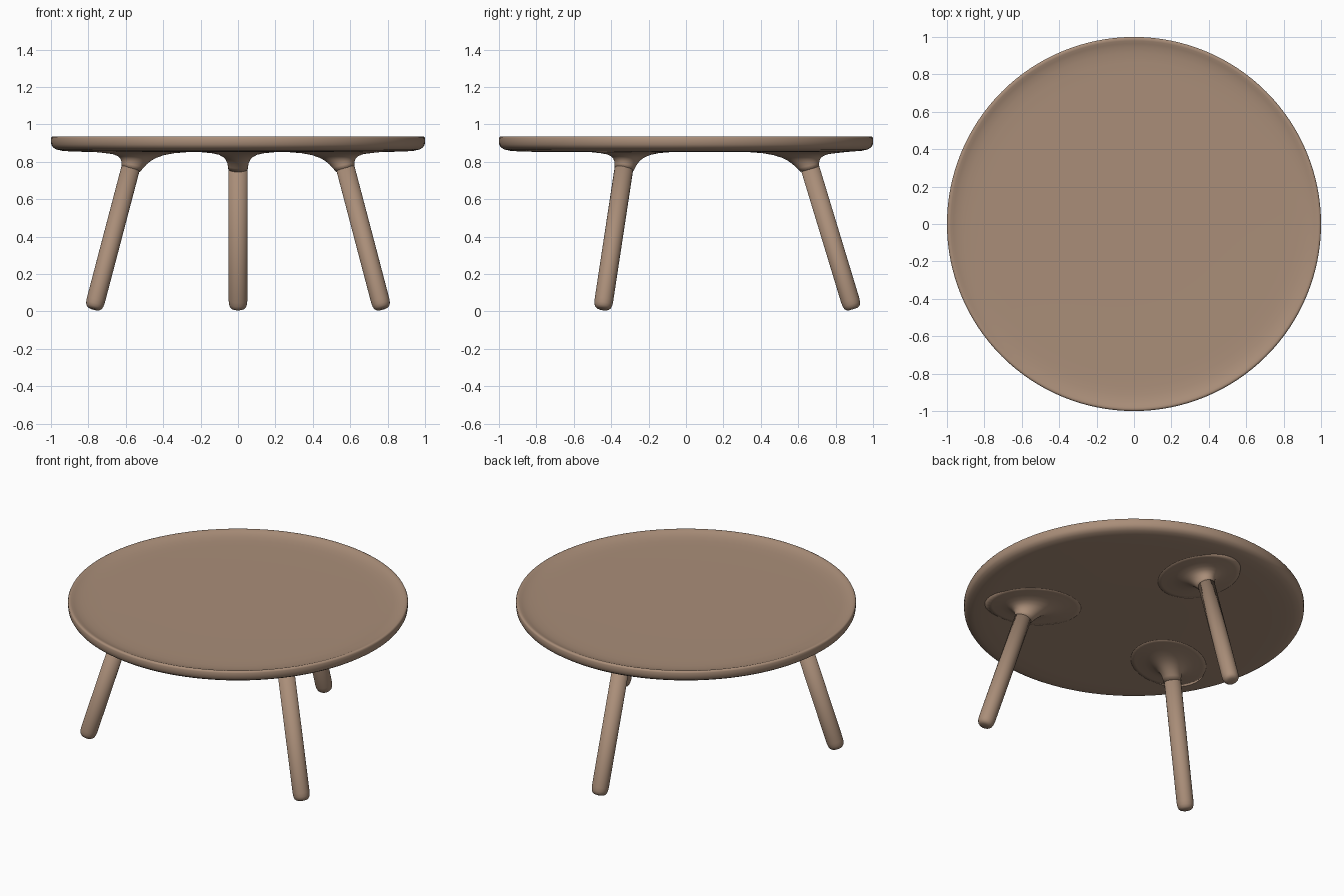
import bpy, bmesh, math
from mathutils import Vector, Matrix

if "Cube" in bpy.data.objects:
    bpy.data.objects.remove(bpy.data.objects["Cube"])

wood = bpy.data.materials.new("warm brown wood")
wood.diffuse_color = (0.40, 0.27, 0.19, 1)
wood.use_nodes = True
wood.node_tree.nodes["Principled BSDF"].inputs["Base Color"].default_value = wood.diffuse_color


def loft(name, rings, angle=0):
    """Skin a list of closed rings, capping both ends."""
    bm = bmesh.new()
    loops = [[bm.verts.new(p) for p in ring] for ring in rings]
    n = len(loops[0])
    for a, b in zip(loops, loops[1:]):
        for i in range(n):
            j = (i + 1) % n
            bm.faces.new((a[i], a[j], b[j], b[i]))
    bm.faces.new(loops[0][::-1])
    bm.faces.new(loops[-1])
    bmesh.ops.rotate(bm, verts=bm.verts, matrix=Matrix.Rotation(angle, 3, 'Z'))
    bmesh.ops.recalc_face_normals(bm, faces=bm.faces)
    for f in bm.faces:
        f.smooth = True
    me = bpy.data.meshes.new(name)
    bm.to_mesh(me)
    bm.free()
    me.materials.append(wood)
    ob = bpy.data.objects.new(name, me)
    bpy.context.collection.objects.link(ob)
    return ob


def ring(centre, u, v, ru, rv, n):
    return [centre + u * ru * math.cos(2 * math.pi * i / n)
            + v * rv * math.sin(2 * math.pi * i / n) for i in range(n)]


X, Y, Z = Vector((1, 0, 0)), Vector((0, 1, 0)), Vector((0, 0, 1))

# Dished round top: (radius, height) from underside centre to upper centre
profile = [(0.30, 0.853), (0.80, 0.853), (0.89, 0.855), (0.94, 0.859),
           (0.972, 0.866), (0.990, 0.878), (0.998, 0.892), (1.0, 0.908),
           (1.0, 0.926), (0.997, 0.933), (0.990, 0.936), (0.980, 0.934),
           (0.965, 0.928), (0.945, 0.922), (0.915, 0.917), (0.87, 0.914),
           (0.80, 0.913), (0.30, 0.913)]
loft("table_top", [ring(Z * z, X, Y, r, r, 128) for r, z in profile])

# Leg axis in the radial plane (x = outward)
foot, head = Vector((0.892, 0, 0.012)), Vector((0.664, 0, 0.763))
axis = (head - foot).normalized()
across = Y.cross(axis).normalized()
leg_profile = [(0, 0.022), (0.004, 0.034), (0.013, 0.043), (0.028, 0.048),
               (0.05, 0.05), (0.80, 0.05)]

# Socket flare: height, radial centre, radial radius, sideways radius, tilt
flare = [(0.760, 0.662, 0.052, 0.052, 0.28), (0.778, 0.652, 0.060, 0.054, 0.22),
         (0.795, 0.643, 0.071, 0.058, 0.15), (0.812, 0.633, 0.087, 0.066, 0.09),
         (0.826, 0.625, 0.110, 0.080, 0.05), (0.838, 0.615, 0.145, 0.103, 0.02),
         (0.846, 0.605, 0.195, 0.140, 0.0), (0.851, 0.595, 0.25, 0.19, 0.0),
         (0.856, 0.590, 0.31, 0.25, 0.0)]

for label, deg in (("back", 90), ("front_left", 210), ("front_right", 330)):
    a = math.radians(deg)
    loft(label + "_leg", [ring(foot + axis * d, across, Y, r, r, 32)
                          for d, r in leg_profile], a)
    loft(label + "_socket",
         [ring(Vector((c, 0, z)), Vector((math.cos(t), 0, math.sin(t))), Y, ru, rv, 40)
          for z, c, ru, rv, t in flare], a)
